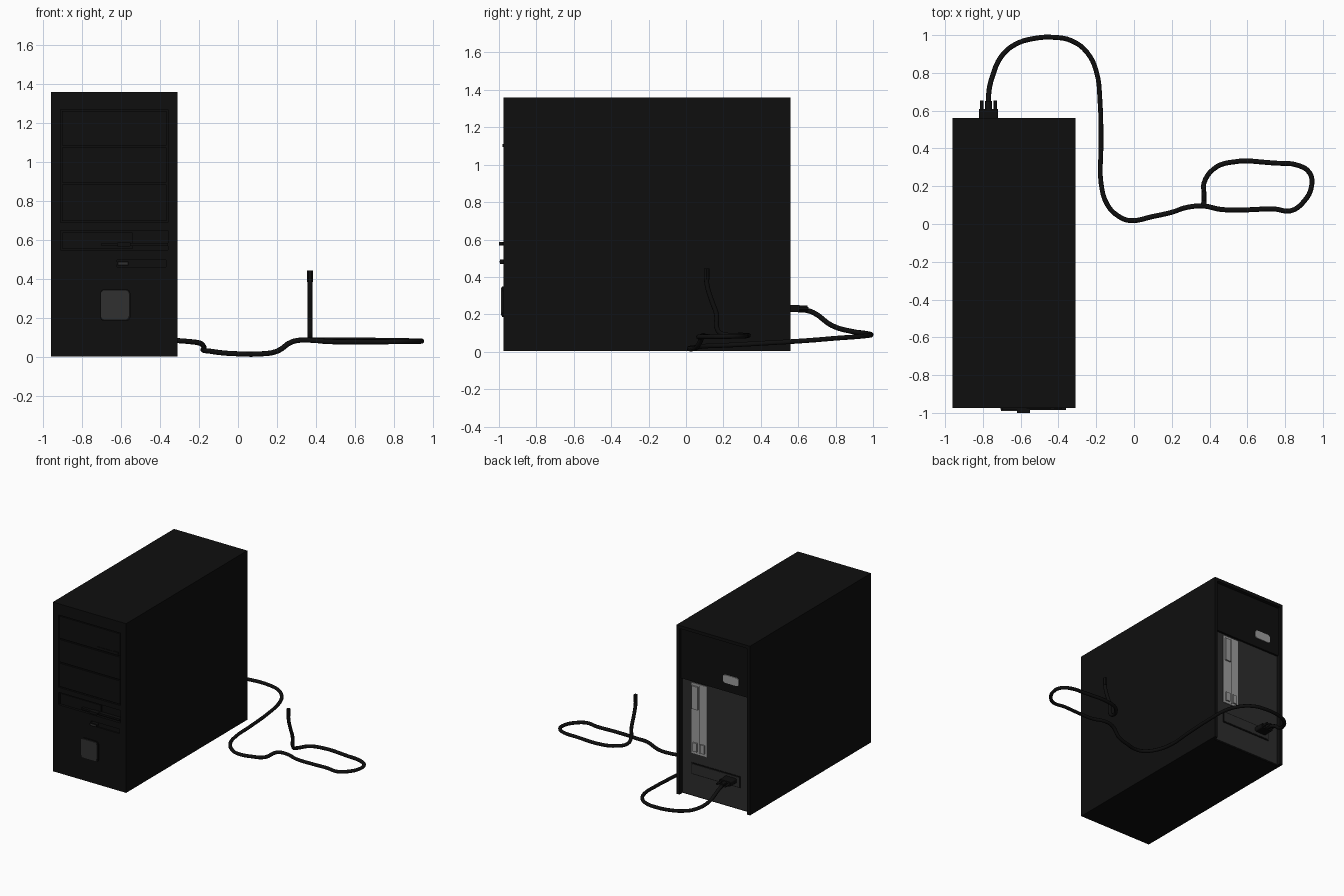
import bpy, bmesh
from mathutils import Vector

cube = bpy.data.objects.get("Cube")
if cube:
    bpy.data.objects.remove(cube, do_unlink=True)


def material(name, v):
    m = bpy.data.materials.new(name)
    m.use_nodes = True
    m.diffuse_color = (v, v, v, 1)
    m.node_tree.nodes["Principled BSDF"].inputs["Base Color"].default_value = (v, v, v, 1)
    return m


black = material("black", 0.0045)
panel_grey = material("panel grey", 0.025)
button_grey = material("button grey", 0.03)
silver = material("silver", 0.33)


def box(name, x, y, z, mat, bevel=0, axis=1):
    """Box from ranges; bevel rounds the edges running along the given axis."""
    lo, hi = Vector((x[0], y[0], z[0])), Vector((x[1], y[1], z[1]))
    bm = bmesh.new()
    bmesh.ops.create_cube(bm, size=1)
    for v in bm.verts:
        v.co = (lo + hi) / 2 + v.co * (hi - lo)
    if bevel:
        edges = [e for e in bm.edges if abs((e.verts[0].co - e.verts[1].co)[axis]) > 1e-5]
        bmesh.ops.bevel(bm, geom=edges, offset=bevel, segments=4, profile=0.5, affect='EDGES')
    me = bpy.data.meshes.new(name)
    bm.to_mesh(me)
    bm.free()
    me.materials.append(mat)
    ob = bpy.data.objects.new(name, me)
    bpy.context.collection.objects.link(ob)
    return ob


def cut(target, x, y, z):
    """Carve a box-shaped pocket out of the target."""
    cutter = box("cutter", x, y, z, black)
    cutter.hide_render = True
    bpy.context.view_layer.objects.active = target
    mod = target.modifiers.new("pocket", 'BOOLEAN')
    mod.operation, mod.solver, mod.object = 'DIFFERENCE', 'EXACT', cutter
    bpy.ops.object.modifier_apply(modifier=mod.name)
    bpy.data.objects.remove(cutter, do_unlink=True)


def cylinder(name, start, end, r, mat, sides=12):
    a, b = Vector(start), Vector(end)
    bpy.ops.mesh.primitive_cylinder_add(vertices=sides, radius=r, depth=(b - a).length, location=(a + b) / 2)
    ob = bpy.context.object
    ob.name = name
    ob.rotation_euler = (b - a).to_track_quat('Z', 'Y').to_euler()
    ob.data.materials.append(mat)
    bpy.ops.object.shade_smooth_by_angle()


# Case with the pockets in its front and the recessed back
L, R, FRONT, BACK = -0.96, -0.31, -0.975, 0.56
case = box("case", (L, R), (FRONT, BACK), (0.003, 1.36), black)
cut(case, (L + 0.025, R - 0.025), (0.52, 0.7), (-0.1, 1.335))
cut(case, (-0.91, -0.36), (-1.1, -0.96), (0.69, 1.27))
cut(case, (-0.91, -0.36), (-1.1, -0.955), (0.55, 0.65))
cut(case, (-0.62, -0.37), (-1.1, -0.965), (0.462, 0.498))

# Drive bay covers and the optical drive
for i, (z0, z1) in enumerate([(1.085, 1.262), (0.895, 1.075), (0.698, 0.885)]):
    box(f"bay_cover_{i + 1}", (-0.903, -0.367), (-0.973, -0.955), (z0, z1), black)
box("drive_button", (-0.42, -0.38), (-0.98, -0.97), (1.095, 1.112), black)
box("drive_slot", (-0.57, -0.44), (-0.977, -0.97), (1.098, 1.108), black)

# Floppy drive, its button and the power button
box("floppy_face", (-0.9, -0.54), (-0.965, -0.95), (0.555, 0.64), black)
box("floppy_lip", (-0.7, -0.36), (-0.985, -0.95), (0.57, 0.585), black)
box("floppy_button", (-0.62, -0.55), (-1.0, -0.96), (0.568, 0.588), black, 0.006)
box("front_switch", (-0.62, -0.56), (-0.995, -0.96), (0.468, 0.494), black, 0.01)
box("front_switch_cap", (-0.612, -0.568), (-0.997, -0.99), (0.476, 0.486), button_grey)
box("power_button_frame", (-0.708, -0.552), (-0.983, -0.97), (0.185, 0.348), black, 0.022)
box("power_button", (-0.703, -0.56), (-0.99, -0.97), (0.193, 0.343), button_grey, 0.02)

# Back panels
box("power_supply_panel", (-0.935, -0.335), (0.515, 0.54), (0.93, 1.33), black)
box("back_panel", (-0.935, -0.335), (0.515, 0.524), (0.012, 0.93), panel_grey)
box("power_socket", (-0.85, -0.71), (0.535, 0.547), (1.0, 1.065), silver, 0.022)

# Expansion slot covers with connectors
box("slot_plate", (-0.557, -0.418), (0.52, 0.53), (0.35, 0.915), silver)
box("slot_connector", (-0.48, -0.428), (0.525, 0.542), (0.71, 0.895), silver)
box("slot_gap", (-0.491, -0.486), (0.528, 0.532), (0.36, 0.905), panel_grey)
for x in (-0.455, -0.52):
    box("slot_port", (x - 0.018, x + 0.018), (0.525, 0.54), (0.37, 0.44), silver)

# Port strip made of a thin frame
box("port_strip", (-0.85, -0.418), (0.52, 0.528), (0.18, 0.272), black)
box("port_strip_face", (-0.842, -0.426), (0.522, 0.531), (0.188, 0.264), panel_grey)

# Cable plug with thumbscrews
box("plug_body", (-0.82, -0.72), (0.525, 0.608), (0.212, 0.25), black, 0.01)
cylinder("plug_relief", (-0.77, 0.6, 0.229), (-0.77, 0.65, 0.229), 0.018, black)
for x in (-0.806, -0.734):
    cylinder("thumbscrew", (x, 0.6, 0.231), (x, 0.655, 0.231), 0.009, black)

# Cable lying on the ground, ending in an upright tip
path = [
    (-.77, .6, .23), (-.77, .68, .21), (-.75, .78, .14), (-.7, .89, .108), (-.63, .95, .1),
    (-.53, .982, .094), (-.42, .988, .09), (-.33, .97, .086), (-.25, .91, .08), (-.2, .81, .073),
    (-.18, .65, .06), (-.175, .4, .045), (-.175, .22, .035), (-.14, .1, .03), (-.08, .04, .022),
    (-.02, .018, .018), (.1, .04, .016), (.2, .062, .03), (.28, .088, .08), (.37, .095, .087),
    (.46, .077, .08), (.6, .075, .079), (.74, .08, .079), (.83, .07, .08), (.9, .12, .081),
    (.94, .2, .082), (.93, .27, .083), (.87, .31, .084), (.75, .322, .086), (.5, .325, .088),
    (.42, .29, .089), (.37, .215, .09), (.37, .172, .11), (.37, .163, .2), (.37, .135, .28),
    (.37, .112, .36), (.37, .11, .43)]
curve = bpy.data.curves.new("cable", 'CURVE')
curve.dimensions = '3D'
curve.bevel_depth = 0.0135
curve.bevel_resolution = 2
curve.resolution_u = 4
curve.use_fill_caps = True
spline = curve.splines.new('BEZIER')
spline.bezier_points.add(len(path) - 1)
for p, co in zip(spline.bezier_points, path):
    p.co = co
    p.handle_left_type = p.handle_right_type = 'AUTO'
curve.materials.append(black)
bpy.context.collection.objects.link(bpy.data.objects.new("cable", curve))
cylinder("cable_tip", (.37, .11, .385), (.37, .11, .445), 0.015, black)
